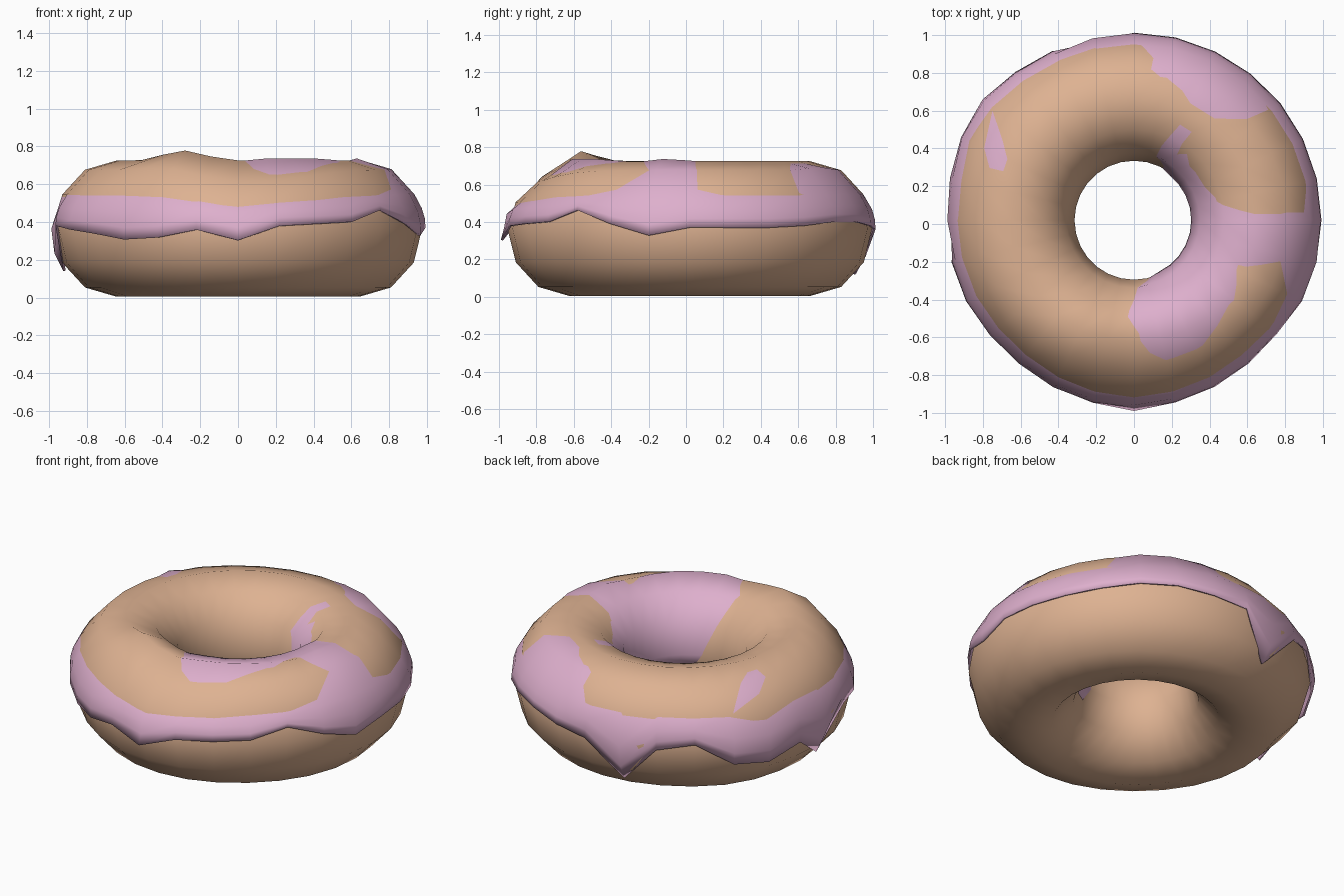
import bpy, bmesh
from math import sin, cos, asin, exp, radians, pi, atan2
from mathutils import Vector

if "Cube" in bpy.data.objects:
    bpy.data.objects.remove(bpy.data.objects["Cube"])

COLS = 28                      # segments around the ring
RING, TUBE_R, TUBE_H, MID_Z = 0.645, 0.33, 0.36, 0.365


def material(name, color):
    m = bpy.data.materials.new(name)
    m.diffuse_color = (*color, 1)
    m.use_nodes = True
    m.node_tree.nodes["Principled BSDF"].inputs["Base Color"].default_value = m.diffuse_color
    return m


def bell(angle, centre_deg, width):
    """Smooth bump around an angle, wrapping at 360 degrees."""
    d = angle - radians(centre_deg)
    return exp(-(atan2(sin(d), cos(d)) / width) ** 2)


def surface(theta, phi, lift=0.0):
    """Point on the lumpy dough, lifted along the tube direction."""
    r = RING + (TUBE_R + lift) * cos(phi)
    # uneven outer outline
    outline = 0.035 * bell(theta, 145, 0.3) - 0.02 * (bell(theta, -50, 0.35) + bell(theta, -132, 0.35))
    r += outline * max(0, cos(phi))
    x, y = r * cos(theta), r * sin(theta) + 0.02
    z = MID_Z + (TUBE_H + lift) * sin(phi)
    # raised lump on the front left of the top
    z += 0.055 * exp(-((x + 0.3) ** 2 + (y + 0.57) ** 2) / 0.03) * max(0, sin(phi))
    # dent on the front upper shoulder
    z -= 0.085 * bell(theta, -85, 0.5) * bell(phi, 48, 0.36)
    return Vector((x, y, z))


def grid_object(name, rows, mat, close_rows):
    """Skin a list of closed vertex loops."""
    bm = bmesh.new()
    v = [[bm.verts.new(p) for p in row] for row in rows]
    n = len(rows)
    for j in range(n if close_rows else n - 1):
        a, b = v[j], v[(j + 1) % n]
        for i in range(COLS):
            k = (i + 1) % COLS
            bm.faces.new((a[i], a[k], b[k], b[i])).smooth = True
    me = bpy.data.meshes.new(name)
    bm.to_mesh(me)
    bm.free()
    me.materials.append(mat)
    ob = bpy.data.objects.new(name, me)
    bpy.context.collection.objects.link(ob)
    return ob


thetas = [2 * pi * i / COLS for i in range(COLS)]

# Dough ring
dough_rows = [[surface(t, radians(30 * j)) for t in thetas] for j in range(12)]
grid_object("dough", dough_rows, material("dough", (0.73, 0.445, 0.287)), True)

# Icing: height of the dripping lower edge, per column
rim_z = [.37, .37, .37, .38, .40, .40, .38, .36, .13, .36, .40, .27, .24, .30,
         .15, .38, .36, .34, .31, .32, .36, .31, .38, .39, .40, .46, .39, .33]
rim = [asin((z - MID_Z) / TUBE_H) for z in rim_z]
rim_lift = [0.018] * COLS
rim_lift[21] = 0.04            # front drip stands off the dough
up = radians(30)
icing_rows = [[surface(t, f, l) for t, f, l in zip(thetas, rim, rim_lift)]]
for mix, l in ((0.25, 0.018), (0.55, 0.013)):
    icing_rows.append([surface(t, f + (up - f) * mix, l) for t, f in zip(thetas, rim)])
# Where the icing shows above the dough (#, +) or sinks into it (:, -, .)
lift = {"#": 0.012, "+": 0.004, ":": -0.001, "-": -0.004, ".": -0.014}
pattern = [
    (30, "+:::+++:::::.:::::::" + "-.--" + "::++"),
    (60, "+..-##+-..-.#" + "." * 9 + "--...+"),
    (90, "+...--" + "." * 15 + "-###+-#"),
    (120, "#-..-+" + "." * 15 + "+######"),
    (150, "#####+-" + "." * 14 + "-######"),
    (180, "#####-" + "." * 16 + "-#####"),
    (200, "." * COLS),
]
for deg, marks in pattern:
    icing_rows.append([surface(t, radians(deg), lift[c]) for t, c in zip(thetas, marks)])
icing = grid_object("icing", icing_rows, material("icing", (0.73, 0.43, 0.61)), False)
sol = icing.modifiers.new("thickness", "SOLIDIFY")
sol.thickness = 0.012
sol.offset = -1
